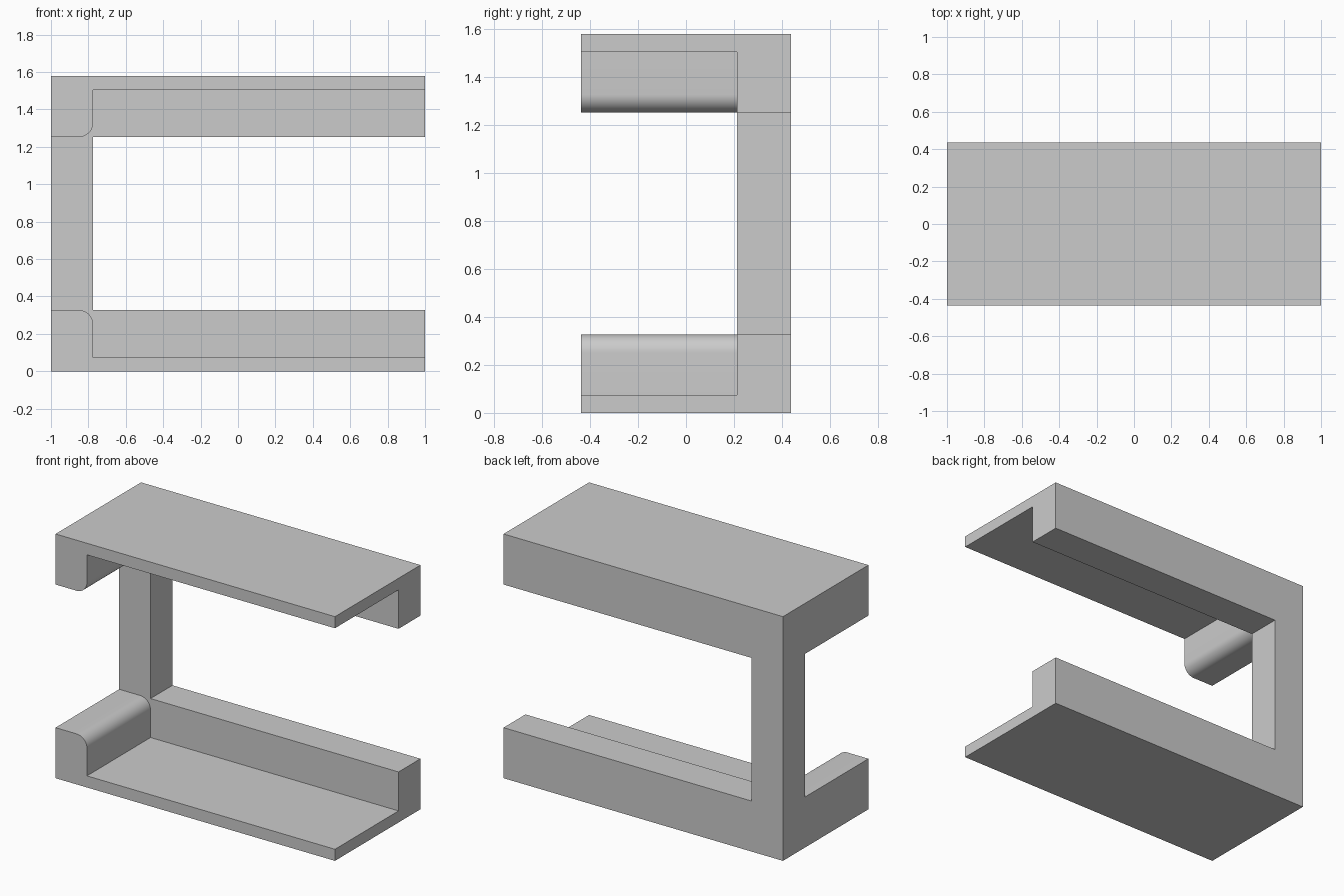
import bpy, bmesh, math

if "Cube" in bpy.data.objects:
    bpy.data.objects.remove(bpy.data.objects["Cube"], do_unlink=True)

# Main sizes
HALF_X, HALF_Y, HEIGHT = 1.0, 0.437, 1.58
POST_X = -0.775      # inner face of the post and side rails
WALL_Y = 0.213       # front face of the back walls
PLATE = 0.075        # shelf thickness, also the rail rounding radius
LIP = 0.327          # height of the rails and back walls
FAR = 1.3            # cutters overshoot the block

grey = bpy.data.materials.new("light grey")
grey.use_nodes = True
colour = (0.6, 0.6, 0.6, 1.0)
grey.diffuse_color = colour
grey.node_tree.nodes["Principled BSDF"].inputs["Base Color"].default_value = colour


def extrude_profile(name, profile, y0, y1):
    """Solid from an (x, z) outline pushed along y."""
    bm = bmesh.new()
    face = bm.faces.new([bm.verts.new((x, y0, z)) for x, z in profile])
    new = bmesh.ops.extrude_face_region(bm, geom=[face])["geom"]
    moved = [v for v in new if isinstance(v, bmesh.types.BMVert)]
    bmesh.ops.translate(bm, vec=(0, y1 - y0, 0), verts=moved)
    bmesh.ops.recalc_face_normals(bm, faces=bm.faces)
    mesh = bpy.data.meshes.new(name)
    bm.to_mesh(mesh)
    bm.free()
    mesh.materials.append(grey)
    obj = bpy.data.objects.new(name, mesh)
    bpy.context.collection.objects.link(obj)
    return obj


def rectangle(x0, x1, z0, z1):
    return [(x0, z0), (x1, z0), (x1, z1), (x0, z1)]


# Solid block for the bracket
bracket = extrude_profile("bracket_frame", rectangle(-HALF_X, HALF_X, 0, HEIGHT),
                          -HALF_Y, HALF_Y)

# Opening through the back, beside the post
window = extrude_profile("window_cutter",
                         rectangle(POST_X, FAR, LIP, HEIGHT - LIP), -FAR, FAR)

# Front recess: between the shelves, and over the rounded side rails
lower = [(FAR, PLATE), (POST_X, PLATE)]
steps = 12
for i in range(steps + 1):
    a = math.pi / 2 * i / steps
    lower.append((POST_X - PLATE + PLATE * math.cos(a),
                  LIP - PLATE + PLATE * math.sin(a)))
lower.append((-FAR, LIP))
upper = [(x, HEIGHT - z) for x, z in reversed(lower)]
recess = extrude_profile("recess_cutter", lower + upper, -FAR, WALL_Y)

# Cut both spaces, then discard the cutters
bpy.ops.object.select_all(action='DESELECT')
bpy.context.view_layer.objects.active = bracket
bracket.select_set(True)
for cutter in (recess, window):
    cutter.hide_render = True
    mod = bracket.modifiers.new("cut", 'BOOLEAN')
    mod.operation = 'DIFFERENCE'
    mod.solver = 'EXACT'
    mod.object = cutter
    bpy.ops.object.modifier_apply(modifier=mod.name)
    bpy.data.objects.remove(cutter, do_unlink=True)

bpy.ops.object.shade_smooth_by_angle(angle=math.radians(30))
